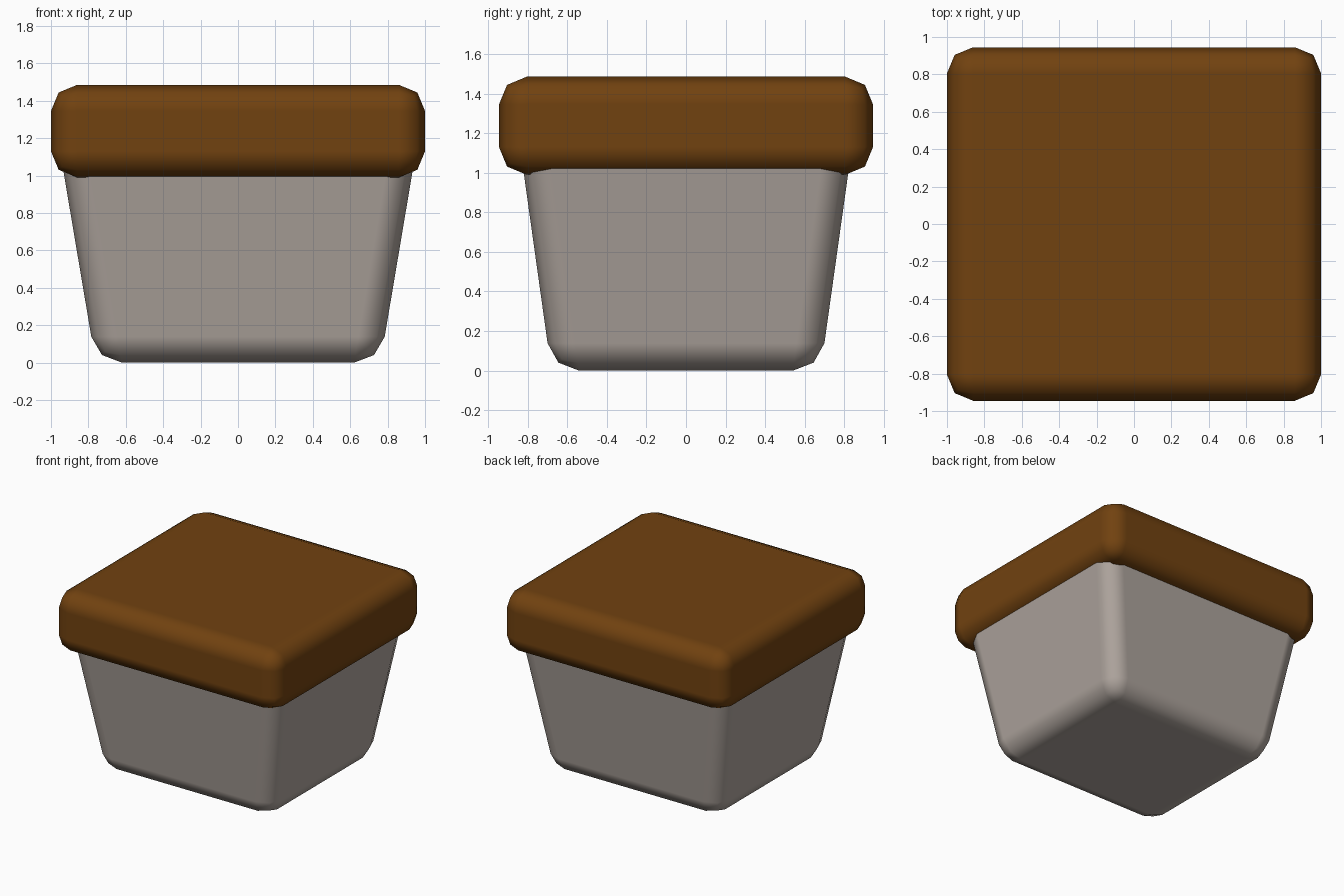
import bpy, bmesh

if "Cube" in bpy.data.objects:
    bpy.data.objects.remove(bpy.data.objects["Cube"])


def material(name, rgb):
    m = bpy.data.materials.new(name)
    m.diffuse_color = (*rgb, 1.0)
    m.use_nodes = True
    m.node_tree.nodes["Principled BSDF"].inputs["Base Color"].default_value = m.diffuse_color
    return m


def rounded_block(name, bottom, top, z0, z1, bevel, mat):
    """Box with half-sizes (x, y) at bottom and top, rounded by a two-step bevel."""
    bm = bmesh.new()
    bmesh.ops.create_cube(bm, size=2.0)
    for v in bm.verts:
        hx, hy = top if v.co.z > 0 else bottom
        v.co = (v.co.x * hx, v.co.y * hy, z1 if v.co.z > 0 else z0)
    for f in bm.faces:
        f.smooth = True
    mesh = bpy.data.meshes.new(name)
    bm.to_mesh(mesh)
    bm.free()
    mesh.materials.append(mat)
    ob = bpy.data.objects.new(name, mesh)
    bpy.context.collection.objects.link(ob)
    mod = ob.modifiers.new("rounded_edges", 'BEVEL')
    mod.width = bevel
    mod.segments = 2
    mod.limit_method = 'ANGLE'
    mod.harden_normals = True
    return ob


brown = material("brown", (0.165, 0.054, 0.005))
warm_grey = material("warm_grey", (0.42, 0.37, 0.335))

# Tapered base, its top tucked inside the lid
rounded_block("base", (0.761, 0.68), (0.98, 0.862), 0.0, 1.3, 0.14, warm_grey)

# Overhanging lid
rounded_block("lid", (1.0, 0.945), (1.0, 0.945), 0.99, 1.485, 0.14, brown)
